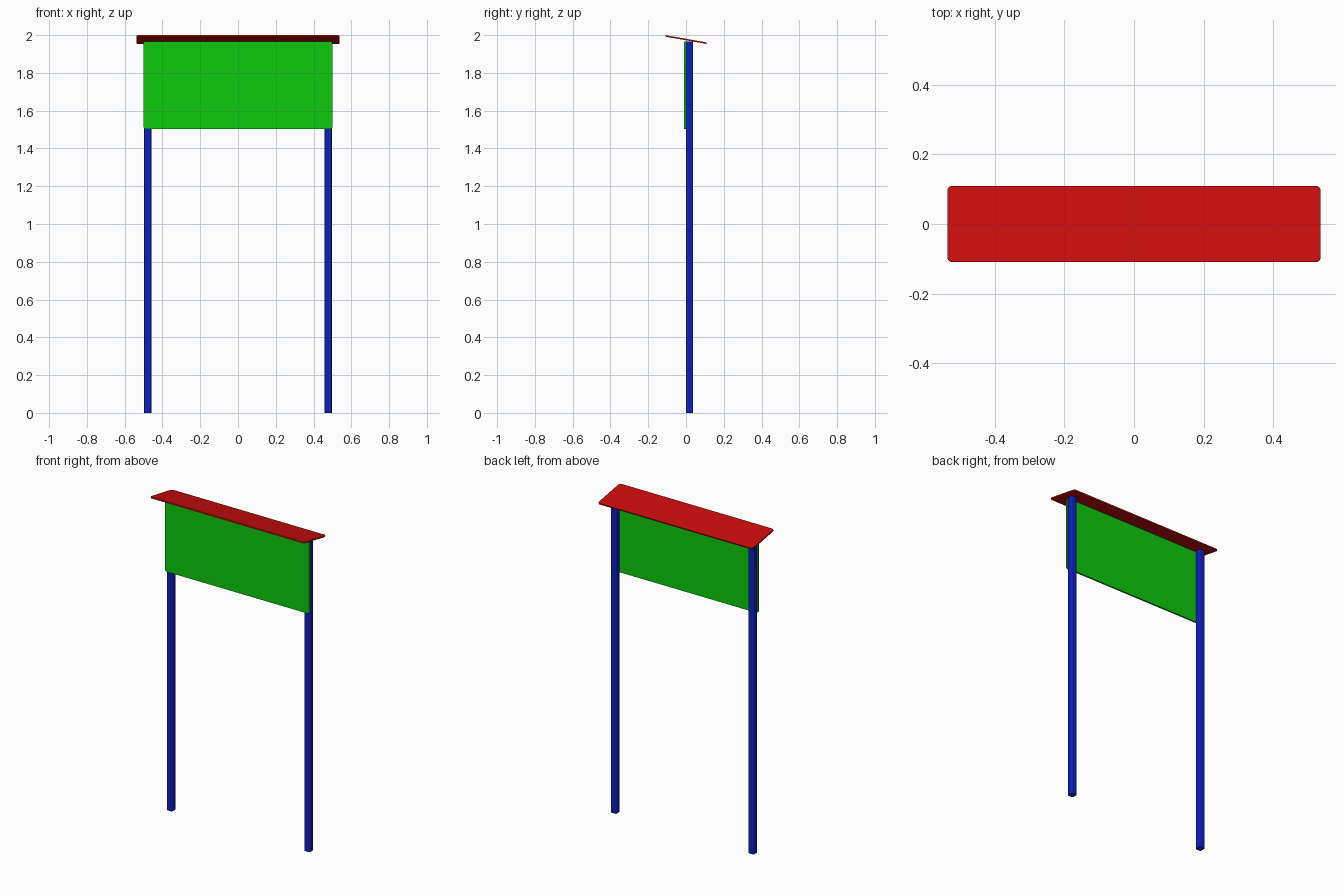
import bpy
import bmesh
import math

cube = bpy.data.objects.get("Cube")
if cube:
    bpy.data.objects.remove(cube, do_unlink=True)


def make_material(name, rgb):
    mat = bpy.data.materials.new(name)
    mat.use_nodes = True
    color = (*rgb, 1.0)
    mat.diffuse_color = color
    mat.node_tree.nodes["Principled BSDF"].inputs["Base Color"].default_value = color
    return mat


def rounded_box(name, size, center, axis, radius, mat, tilt=0.0):
    """Box whose four edges running along the given axis are rounded."""
    bm = bmesh.new()
    bmesh.ops.create_cube(bm, size=1.0)
    bmesh.ops.scale(bm, vec=size, verts=bm.verts)
    edges = [e for e in bm.edges
             if abs((e.verts[0].co - e.verts[1].co).normalized()[axis]) > 0.9]
    bmesh.ops.bevel(bm, geom=edges, offset=radius, segments=4,
                    profile=0.5, affect='EDGES')
    mesh = bpy.data.meshes.new(name)
    bm.to_mesh(mesh)
    bm.free()
    mesh.materials.append(mat)
    obj = bpy.data.objects.new(name, mesh)
    obj.location = center
    obj.rotation_euler.x = tilt
    bpy.context.collection.objects.link(obj)
    bpy.ops.object.select_all(action='DESELECT')
    obj.select_set(True)
    bpy.context.view_layer.objects.active = obj
    bpy.ops.object.shade_smooth_by_angle(angle=math.radians(30))
    return obj


red = make_material("roof red", (0.6, 0.004, 0.004))
green = make_material("panel green", (0.004, 0.6, 0.004))
blue = make_material("post blue", (0.004, 0.014, 0.53))

# Two upright posts
for side, x in (("left", 0.478), ("right", -0.478)):
    rounded_box(side + "_post", (0.038, 0.038, 1.966), (x, 0.019, 0.983), 2, 0.006, blue)

# Sign panel fixed to the front of the posts
rounded_box("sign_panel", (1.0, 0.011, 0.464), (0, -0.0055, 1.735), 1, 0.012, green)

# Thin roof board, sloping down to the back
rounded_box("roof_board", (1.074, 0.222, 0.008), (0, 0, 1.9765), 2, 0.015, red,
            tilt=math.radians(-10))
